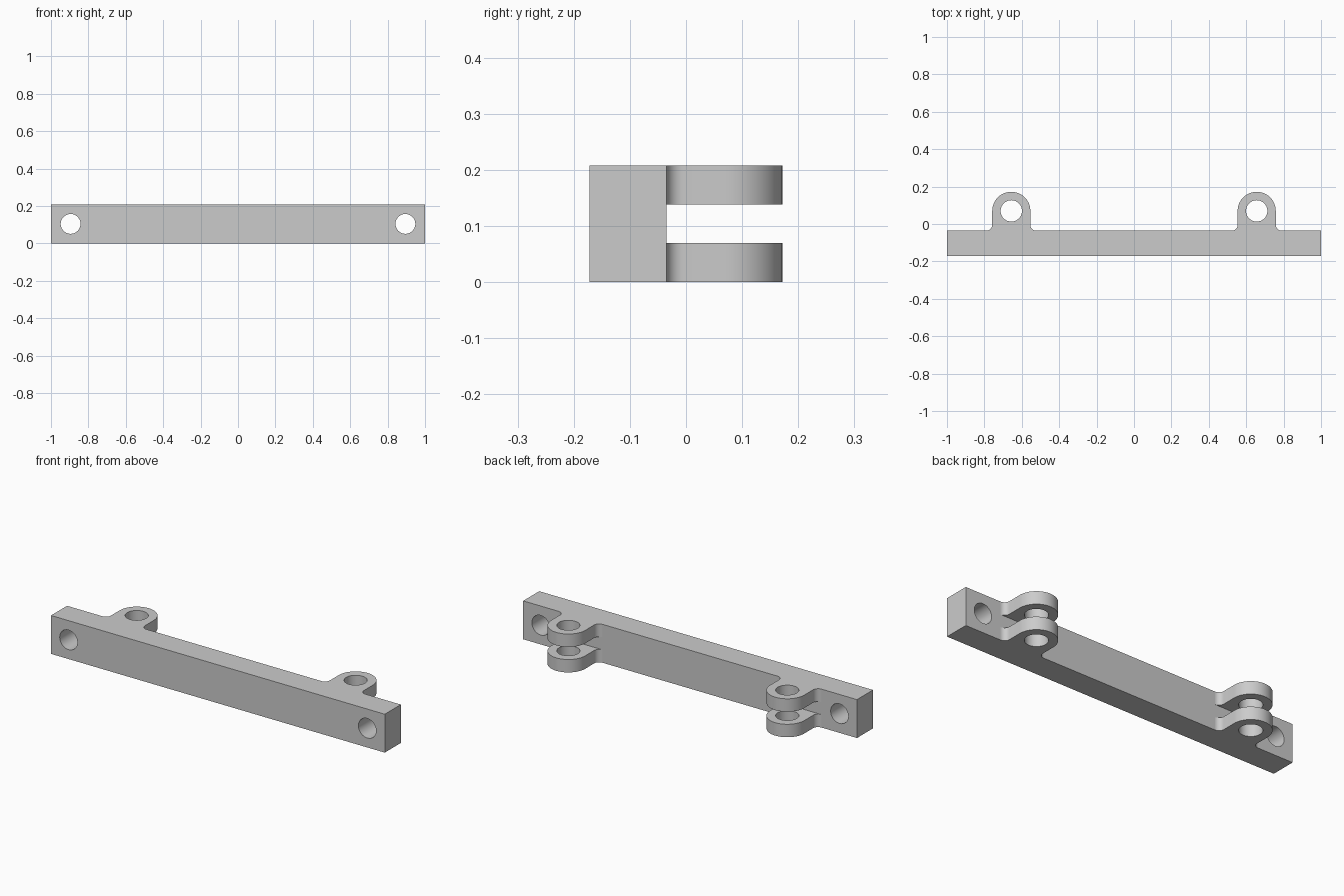
import bpy
import bmesh
from math import radians, cos, sin
from mathutils import Matrix, Vector

cube = bpy.data.objects.get("Cube")
if cube:
    bpy.data.objects.remove(cube)

grey = bpy.data.materials.new("light_grey")
grey.use_nodes = True
colour = (0.6, 0.6, 0.6, 1)
grey.diffuse_color = colour
bsdf = next(n for n in grey.node_tree.nodes if n.type == "BSDF_PRINCIPLED")
bsdf.inputs["Base Color"].default_value = colour

HEIGHT = 0.208        # bar height
BACK = -0.035         # rear face of the bar
DEPTH = 0.137         # bar thickness
EAR = 0.07            # thickness of one hinge ear
EAR_X, EAR_Y = 0.656, 0.07
EAR_R, FILLET = 0.102, 0.03


def arc(cx, cy, r, start, end, steps):
    """Points along a circular arc, angles in degrees."""
    angles = [radians(start + (end - start) * i / steps) for i in range(steps + 1)]
    return [(cx + r * cos(a), cy + r * sin(a)) for a in angles]


def circle(cx, cy, r):
    return arc(cx, cy, r, 0, 360, 48)[:-1]


def plate(name, loops, depth, matrix):
    """Extrude an outline with holes (first loop is the outline)."""
    bm = bmesh.new()
    edges = []
    for loop in loops:
        verts = [bm.verts.new((x, y, 0)) for x, y in loop]
        edges += [bm.edges.new((v, verts[i - 1])) for i, v in enumerate(verts)]
    bmesh.ops.triangle_fill(bm, edges=edges, use_beauty=True)
    top = bmesh.ops.extrude_face_region(bm, geom=bm.faces[:], use_keep_orig=True)
    moved = [g for g in top["geom"] if isinstance(g, bmesh.types.BMVert)]
    bmesh.ops.translate(bm, verts=moved, vec=Vector((0, 0, depth)))
    bmesh.ops.recalc_face_normals(bm, faces=bm.faces[:])
    mesh = bpy.data.meshes.new(name)
    bm.to_mesh(mesh)
    bm.free()
    mesh.materials.append(grey)
    mesh.shade_smooth()
    mesh.set_sharp_from_angle(angle=radians(30))
    obj = bpy.data.objects.new(name, mesh)
    obj.matrix_world = matrix
    bpy.context.collection.objects.link(obj)
    return obj


# Long bar with a through hole near each end
outline = [(-1, 0), (1, 0), (1, HEIGHT), (-1, HEIGHT)]
holes = [circle(side * 0.895, HEIGHT / 2, 0.053) for side in (-1, 1)]
plate("bar", [outline] + holes, DEPTH,
      Matrix.Translation((0, BACK, 0)) @ Matrix.Rotation(radians(90), 4, "X"))

# Rounded hinge ears, in pairs, blended into the rear of the bar
offset = EAR_R + FILLET
ear = (arc(-offset, BACK + FILLET, FILLET, -90, 0, 10)
       + arc(0, EAR_Y, EAR_R, 180, 0, 40)
       + arc(offset, BACK + FILLET, FILLET, 180, 270, 10))
for side, x in (("right", -EAR_X), ("left", EAR_X)):
    for level, z in (("lower", 0), ("upper", HEIGHT - EAR)):
        plate(f"{side}_{level}_hinge_ear", [ear, circle(0, EAR_Y, 0.057)], EAR,
              Matrix.Translation((x, 0, z)))
